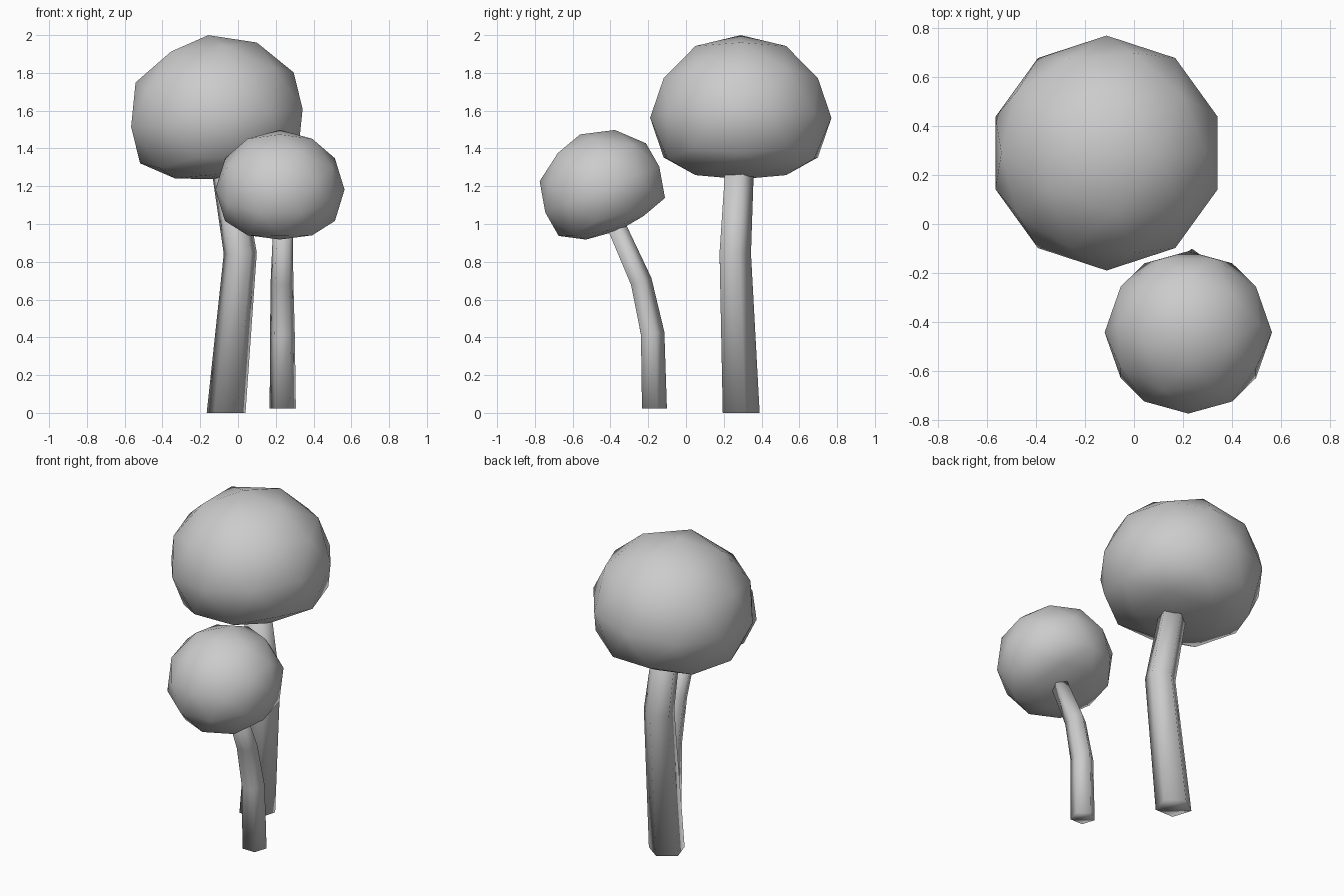
import bpy, bmesh, math
from mathutils import Matrix, Vector

if "Cube" in bpy.data.objects:
    bpy.data.objects.remove(bpy.data.objects["Cube"])

grey = bpy.data.materials.new("plain_grey")
grey.diffuse_color = (0.6, 0.6, 0.6, 1)
grey.use_nodes = True
grey.node_tree.nodes["Principled BSDF"].inputs["Base Color"].default_value = grey.diffuse_color


def finish(bm, name):
    bmesh.ops.recalc_face_normals(bm, faces=bm.faces[:])
    for f in bm.faces:
        f.smooth = True
    me = bpy.data.meshes.new(name)
    bm.to_mesh(me)
    bm.free()
    me.materials.append(grey)
    ob = bpy.data.objects.new(name, me)
    bpy.context.collection.objects.link(ob)
    return ob


# Rounded low-poly crown with a flattened underside
def crown(name, centre, radius, height, tilt):
    bm = bmesh.new()
    bmesh.ops.create_icosphere(bm, subdivisions=2, radius=1)
    for v in bm.verts:
        if v.co.z < -0.53:
            v.co.z = -0.53 + (v.co.z + 0.53) * 0.45
        v.co = Vector((v.co.x * radius, v.co.y * radius, v.co.z * height))
    bm.transform(Matrix.Translation(centre) @ tilt)
    return finish(bm, name)


# Five-sided bent trunk; path holds (x, y, z, radius)
def trunk(name, path):
    bm = bmesh.new()
    pts = [Vector(p[:3]) for p in path]
    rings = []
    for i, p in enumerate(pts):
        if i == 0:
            d = Vector((0, 0, 1))
        else:
            d = (p - pts[i - 1]).normalized()
            if i + 1 < len(pts):
                d += (pts[i + 1] - p).normalized()
        rot = Vector((0, 0, 1)).rotation_difference(d)
        ring = []
        for k in range(5):
            a = math.radians(90 + 72 * k)
            off = Vector((math.cos(a), math.sin(a), 0)) * path[i][3]
            ring.append(bm.verts.new(p + rot @ off))
        rings.append(ring)
    for a, b in zip(rings, rings[1:]):
        for k in range(5):
            j = (k + 1) % 5
            bm.faces.new((a[k], a[j], b[j], b[k]))
    bm.faces.new(rings[0][::-1])
    bm.faces.new(rings[-1])
    return finish(bm, name)


# Large tree
trunk("large_trunk", [(-0.063, 0.282, 0, 0.108), (0.012, 0.252, 0.845, 0.092),
                      (-0.065, 0.277, 1.32, 0.083)])
crown("large_crown", (-0.112, 0.29, 1.562), 0.48, 0.44,
      Matrix.Rotation(math.radians(-6), 4, 'Y'))

# Small tree
trunk("small_trunk", [(0.237, -0.174, 0.022, 0.073), (0.235, -0.183, 0.42, 0.069),
                      (0.233, -0.243, 0.695, 0.063), (0.238, -0.37, 0.98, 0.055)])
crown("small_crown", (0.222, -0.443, 1.182), 0.342, 0.315,
      Matrix.Rotation(math.radians(22), 4, 'X') @ Matrix.Rotation(math.radians(90), 4, 'Z'))
